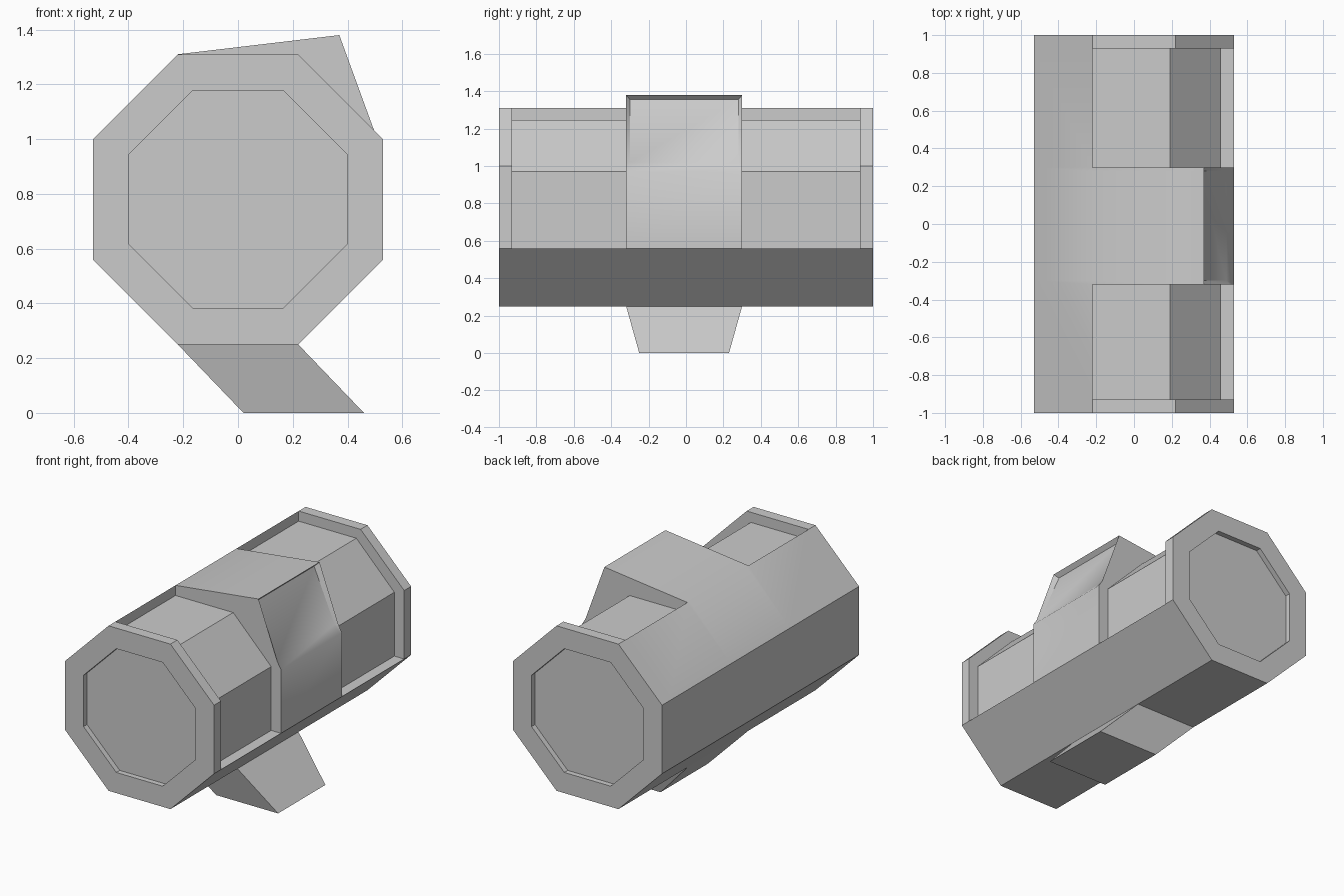
import bpy, bmesh, math

if "Cube" in bpy.data.objects:
    bpy.data.objects.remove(bpy.data.objects["Cube"])


def finish(bm, name, angle=40):
    """Clean normals, smooth only shallow edges and link the object."""
    bmesh.ops.recalc_face_normals(bm, faces=bm.faces)
    for f in bm.faces:
        f.smooth = True
    for e in bm.edges:
        e.smooth = e.calc_face_angle(math.pi) < math.radians(angle)
    mesh = bpy.data.meshes.new(name)
    bm.to_mesh(mesh)
    bm.free()
    obj = bpy.data.objects.new(name, mesh)
    bpy.context.collection.objects.link(obj)
    return obj


def loft(name, sections):
    """Skin equal-length (x, z) profiles placed at successive y positions."""
    bm = bmesh.new()
    rings = [[bm.verts.new((x, y, z)) for x, z in prof] for y, prof in sections]
    n = len(rings[0])
    for a, b in zip(rings, rings[1:]):
        for i in range(n):
            j = (i + 1) % n
            bm.faces.new((a[i], a[j], b[j], b[i]))
    bm.faces.new(rings[0])
    bm.faces.new(rings[-1])
    bmesh.ops.remove_doubles(bm, verts=bm.verts, dist=0.0005)
    return finish(bm, name)


# Cross-sections: bottom and left are shared, the right/top points vary
def profile(d, e, f, g, h, i):
    return [(-.22, .25), (.22, .25), (.53, .56), d, e, f, g, h, i,
            (-.22, 1.31), (-.53, 1.0), (-.53, .56)]


low, shoulder = (.53, .56), (-.22, 1.31)
full = profile(low, (.53, 1.0), (.53, 1.0), (.22, 1.31), (.22, 1.31), shoulder)
bay = profile((.46, .56), (.46, .97), (.46, .97), (.19, 1.245), (.19, 1.245),
              (-.22, 1.245))
block = profile(low, (.53, .97), (.505, 1.01), (.37, 1.38), (.37, 1.38), shoulder)
visor = profile(low, (.53, .97), (.49, 1.02), (.345, 1.355), (.37, 1.38), shoulder)
cap = [(x * .75, .78 + (z - .78) * .75) for x, z in full]

# Octagonal housing: recessed ends, sunken bays and raised central block
loft("housing", [
    (-.965, cap), (-1, cap), (-1, full), (-.93, full),
    (-.93, bay), (-.32, bay),
    (-.32, block), (-.30, visor), (.28, visor), (.30, block),
    (.30, bay), (.93, bay),
    (.93, full), (1, full), (1, cap), (.965, cap)])

# Slanted tapered foot under the centre
bm = bmesh.new()
for z, x0, x1, y0, y1 in ((.25, -.22, .22, -.32, .30), (0, .02, .46, -.25, .23)):
    for x in (x0, x1):
        for y in (y0, y1):
            bm.verts.new((x, y, z))
bmesh.ops.convex_hull(bm, input=bm.verts)
bmesh.ops.dissolve_limit(bm, angle_limit=.02, verts=bm.verts, edges=bm.edges)
finish(bm, "foot", 20)
